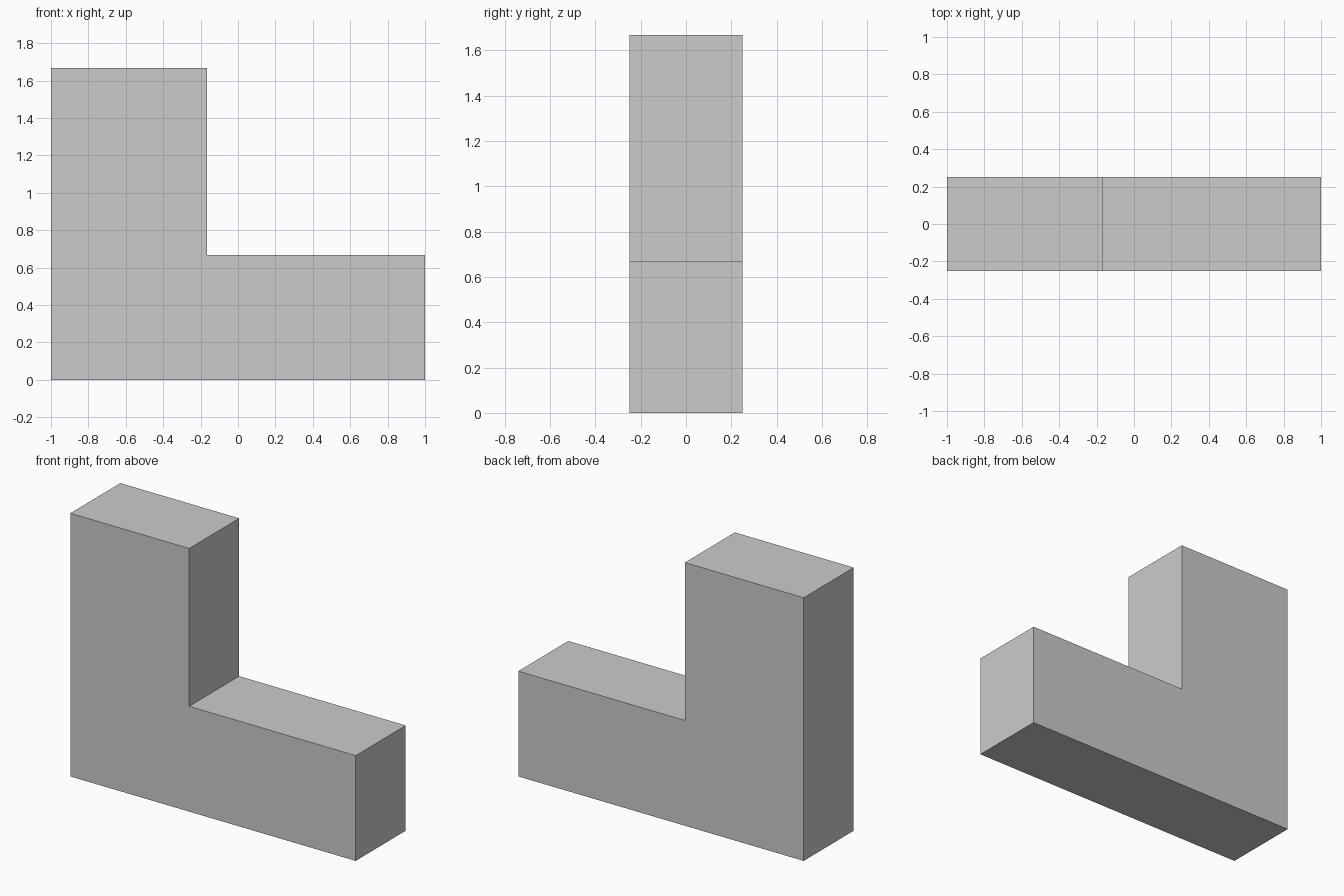
import bpy
import bmesh

if "Cube" in bpy.data.objects:
    bpy.data.objects.remove(bpy.data.objects["Cube"])

# L-shaped profile in the XZ plane
HALF_DEPTH = 0.25
profile = [(-1, 0), (1, 0), (1, 0.667), (-0.167, 0.667), (-0.167, 1.667), (-1, 1.667)]

# Extrude the profile from front to back
bm = bmesh.new()
front = bm.faces.new([bm.verts.new((x, -HALF_DEPTH, z)) for x, z in profile])
extruded = bmesh.ops.extrude_face_region(bm, geom=[front], use_keep_orig=True)
back_verts = [g for g in extruded["geom"] if isinstance(g, bmesh.types.BMVert)]
bmesh.ops.translate(bm, verts=back_verts, vec=(0, 2 * HALF_DEPTH, 0))
bmesh.ops.recalc_face_normals(bm, faces=bm.faces)

mesh = bpy.data.meshes.new("l_block")
bm.to_mesh(mesh)
bm.free()
bpy.context.collection.objects.link(bpy.data.objects.new("l_block", mesh))
